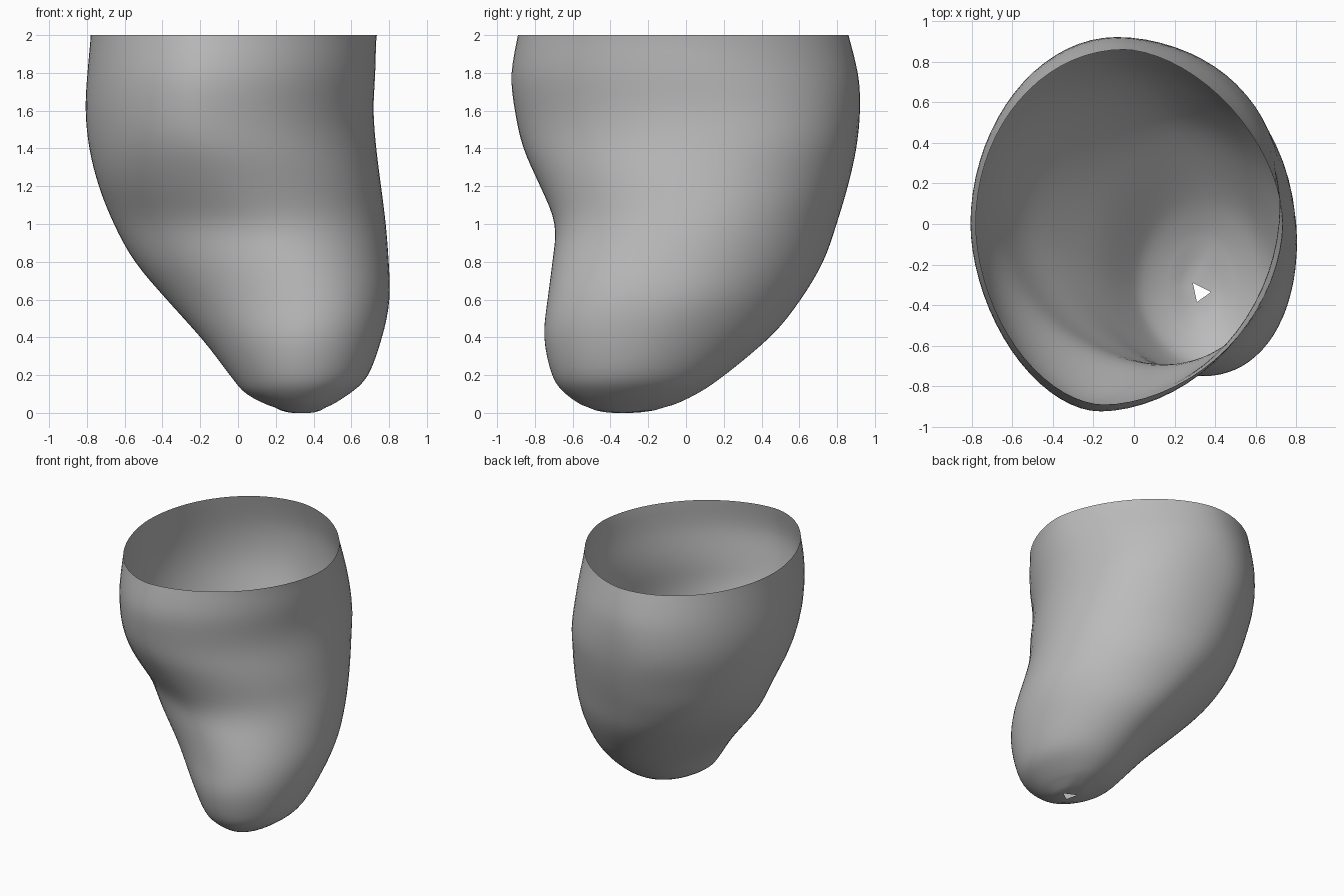
import bpy
import bmesh
from math import cos, sin, pi

# Remove only the default cube
default_cube = bpy.data.objects.get("Cube")
if default_cube:
    bpy.data.objects.remove(default_cube, do_unlink=True)

SIDES = 72
STEPS_PER_LEVEL = 4

# Outline of the pouch at each level: height, left, right, front and back limits
OUTLINE = [
    (2.0, -.78, .735, -.89, .86),
    (1.8, -.80, .73, -.93, .915),
    (1.6, -.81, .72, -.91, .925),
    (1.4, -.79, .735, -.865, .905),
    (1.2, -.74, .76, -.775, .86),
    (1.0, -.66, .785, -.695, .80),
    (.8, -.55, .80, -.71, .73),
    (.6, -.38, .805, -.735, .61),
    (.4, -.20, .765, -.755, .45),
    (.2, -.04, .69, -.71, .20),
    (.1, .04, .59, -.64, .06),
    (.03, .19, .47, -.53, -.10),
]

# Lean of the section: height, x of front and back tips, y of left and right
# tips, then the flatness of the front-left, front-right, back-right and
# back-left quarters (as drawn on the page, left being -x)
LEAN = [
    (2.0, -.15, -.05, 0, 0, 1.1, 1.08, 1.16, 1),
    (1.5, -.18, -.1, 0, .1, 1.12, 1.03, .92, 1.04),
    (1.25, -.06, -.05, 0, .08, 1.05, .98, .95, 1.05),
    (1.0, .12, 0, .02, .05, 1.06, .98, 1, 1.05),
    (.6, .32, .15, -.1, -.1, 1.13, .92, 1.05, 1.08),
    (.3, .33, .3, -.25, -.25, 1.14, .95, 1.08, 1.05),
    (0, .34, .34, -.34, -.34, 1.05, 1, 1, 1),
]

# Corners of the small opening at the tip, counter-clockwise from +x
TIP_HOLE = [(.38, -.335), (.29, -.29), (.31, -.385)]


def smooth_row(rows, index, t):
    """Catmull-Rom blend of table rows between index and index + 1."""
    last = len(rows) - 1
    a, b, c, d = (rows[min(max(index + k, 0), last)] for k in (-1, 0, 1, 2))
    return [q + t / 2 * (r - p + t * (2 * p - 5 * q + 4 * r - s
                                      + t * (3 * (q - r) + s - p)))
            for p, q, r, s in zip(a, b, c, d)]


def lean_at(z):
    """Section lean at a given height."""
    for i in range(len(LEAN) - 1):
        top, low = LEAN[i][0], LEAN[i + 1][0]
        if z >= low:
            return smooth_row(LEAN, i, (top - z) / (top - low))[1:]
    return LEAN[-1][1:]


def section(row):
    """One closed ring made of four blended quarter curves."""
    z, x_min, x_max, y_min, y_max = row
    x_front, x_back, y_left, y_right, fl, fr, br, bl = lean_at(z)
    ring = []
    for k in range(SIDES):
        angle = 2 * pi * k / SIDES
        c, s = cos(angle), sin(angle)
        if s >= 0:
            power, x_mid, y_tip = (br if c >= 0 else bl), x_back, y_max
        else:
            power, x_mid, y_tip = (fr if c >= 0 else fl), x_front, y_min
        x_tip, y_mid = (x_max, y_right) if c >= 0 else (x_min, y_left)
        ring.append((x_mid + (x_tip - x_mid) * abs(c) ** power,
                     y_mid + (y_tip - y_mid) * abs(s) ** power, z))
    return ring


# Stack the sections from the open rim down to the tip
rings = [section(smooth_row(OUTLINE, i, step / STEPS_PER_LEVEL))
         for i in range(len(OUTLINE) - 1) for step in range(STEPS_PER_LEVEL)]
rings.append(section(OUTLINE[-1]))

# Close the rounded tip around its small triangular opening
third = SIDES // 3
hole = [(*TIP_HOLE[((k + third // 2) // third) % 3], 0) for k in range(SIDES)]
rim = rings[-1]
for blend, height in ((.35, .013), (.7, .004)):
    rings.append([(p[0] + (h[0] - p[0]) * blend,
                   p[1] + (h[1] - p[1]) * blend, height)
                  for p, h in zip(rim, hole)])
rings.append(hole)

# Skin the rings as an open single-walled shell
bm = bmesh.new()
loops = [[bm.verts.new(p) for p in ring] for ring in rings]
for upper, lower in zip(loops, loops[1:]):
    for k in range(SIDES):
        n = (k + 1) % SIDES
        bm.faces.new((upper[k], lower[k], lower[n], upper[n]))
bmesh.ops.remove_doubles(bm, verts=bm.verts[:], dist=.0005)

# Relax the wall so the quarters flow into each other, keeping both openings
inner = [v for v in bm.verts if not v.is_boundary]
for _ in range(4):
    bmesh.ops.smooth_vert(bm, verts=inner, factor=.5,
                          use_axis_x=True, use_axis_y=True)

# Make the shell face outward
bmesh.ops.recalc_face_normals(bm, faces=bm.faces[:])
if sum(f.normal.dot(f.calc_center_median().xy.to_3d()) * f.calc_area()
       for f in bm.faces) < 0:
    bmesh.ops.reverse_faces(bm, faces=bm.faces[:])
mesh = bpy.data.meshes.new("pouch_shell")
bm.to_mesh(mesh)
bm.free()

shell = bpy.data.objects.new("pouch_shell", mesh)
bpy.context.collection.objects.link(shell)

# Plain grey finish
grey = bpy.data.materials.new("plain_grey")
grey.use_nodes = True
colour = (.5, .5, .5, 1)
grey.diffuse_color = colour
grey.node_tree.nodes["Principled BSDF"].inputs["Base Color"].default_value = colour
mesh.materials.append(grey)

bpy.ops.object.select_all(action="DESELECT")
shell.select_set(True)
bpy.context.view_layer.objects.active = shell
bpy.ops.object.shade_smooth_by_angle()
